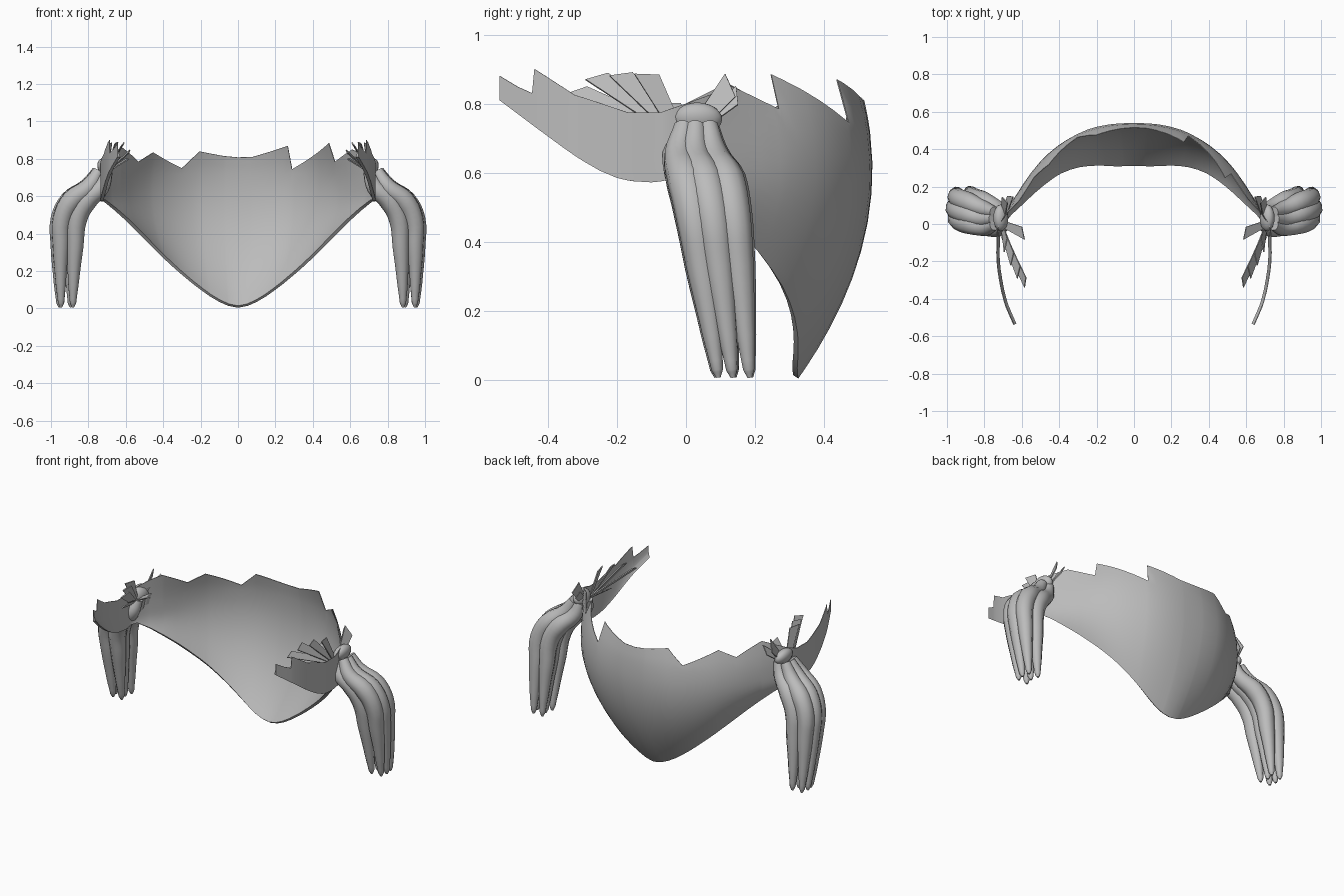
import bpy, bmesh, math
from mathutils import Vector

if "Cube" in bpy.data.objects:
    bpy.data.objects.remove(bpy.data.objects["Cube"])

hair = bpy.data.materials.new("hair grey")
hair.diffuse_color = (0.5, 0.5, 0.5, 1)
hair.use_nodes = True
hair.node_tree.nodes["Principled BSDF"].inputs["Base Color"].default_value = hair.diffuse_color


def finish(obj, angle=40):
    """Apply modifiers or curve bevels, then smooth while keeping sharp edges."""
    bpy.ops.object.select_all(action='DESELECT')
    obj.select_set(True)
    bpy.context.view_layer.objects.active = obj
    bpy.ops.object.convert(target='MESH')
    obj = bpy.context.view_layer.objects.active
    bpy.ops.object.shade_smooth_by_angle(angle=math.radians(angle))
    obj.data.materials.clear()
    obj.data.materials.append(hair)
    return obj


def add(name, data):
    obj = bpy.data.objects.new(name, data)
    bpy.context.collection.objects.link(obj)
    return obj


# Shell columns from centre back to front tip: rim x, y, z and widest x, y
COLUMNS = [
    (0, .325, .004, 0, .54), (.1, .322, .035, .13, .533), (.2, .325, .10, .25, .505),
    (.3, .315, .18, .36, .45), (.4, .28, .27, .46, .375), (.5, .21, .37, .55, .275),
    (.6, .12, .47, .63, .155), (.72, 0, .575, .725, 0), (.735, -.1, .572, .735, -.1),
    (.735, -.2, .585, .735, -.2), (.722, -.3, .635, .722, -.3),
    (.695, -.42, .72, .695, -.42), (.645, -.54, .81, .645, -.54)]

# Torn upper edge: column position and height
LOCK = [(7, .80), (7.7, .775), (8.7, .775), (10.2, .825), (11.15, .90), (11.2, .83), (12, .88)]
RIGHT = [(.6, .81), (2.3, .87), (2.4, .745), (4.75, .885), (4.85, .785), (6, .85)] + LOCK
LEFT = [(.6, .815), (1.7, .84), (2.5, .75), (4.2, .835), (5, .785), (6.1, .86)] + LOCK
EDGE = [(-u, z) for u, z in reversed(LEFT)] + [(0, .808)] + RIGHT
BULGE = .61     # height where the shell is widest


def column(i):
    i = max(-12, min(12, i))
    rx, ry, rz, ox, oy = COLUMNS[abs(i)]
    s = -1 if i < 0 else 1
    return s * rx, ry, rz, s * ox, oy


def smooth_column(u):
    i = math.floor(u)
    t = u - i
    return [b + .5 * t * (c - a + t * (2*a - 5*b + 4*c - d + t * (3*(b - c) + d - a)))
            for a, b, c, d in zip(column(i-1), column(i), column(i+1), column(i+2))]


def edge_height(u):
    for (u0, z0), (u1, z1) in zip(EDGE, EDGE[1:]):
        if u0 <= u <= u1:
            return z0 + (z1 - z0) * (u - u0) / (u1 - u0)


# Back shell with both front side locks
ROWS = 10
bm = bmesh.new()
grid = []
stations = sorted({k / 2 for k in range(-24, 25)} | {u for u, _ in EDGE})
for u in stations:
    rx, ry, rz, ox, oy = smooth_column(u)
    base = max(.72, rz + .03)
    top = edge_height(u)
    heights = [rz + (base - rz) * (r / ROWS) ** 1.3 for r in range(ROWS + 1)]
    heights += [(base + top) / 2, top]
    col = []
    for z in heights:
        reach = max(BULGE - rz, .05) if z < BULGE else max(.6 - .06 * abs(u), .3)
        f = 1 - ((z - BULGE) / reach) ** 2
        col.append(bm.verts.new((rx + (ox - rx) * f, ry + (oy - ry) * f, z)))
    grid.append(col)
for a, b in zip(grid, grid[1:]):
    for r in range(len(a) - 1):
        bm.faces.new((a[r], a[r+1], b[r+1], b[r]))
bm.verts.index_update()
mesh = bpy.data.meshes.new("back_shell")
bm.to_mesh(mesh)
bm.free()
shell = add("back_shell", mesh)
# Thick lower rim that thins out towards the torn edge
group = shell.vertex_groups.new(name="thickness")
per_column = ROWS + 3
for i in range(len(mesh.vertices)):
    group.add([i], 1 - .8 * (i % per_column) / (per_column - 1), 'REPLACE')
solid = shell.modifiers.new("thickness", 'SOLIDIFY')
solid.thickness = .018
solid.offset = -1
solid.vertex_group = "thickness"
finish(shell)

# Pigtail centre line: x, y, z, strand radius, spread
PATH = [(.725, .03, .735, .03, .6), (.768, .03, .652, .045, .85), (.855, .06, .575, .056, 1),
        (.904, .08, .48, .053, 1), (.914, .1, .33, .045, .95), (.918, .125, .13, .028, .85),
        (.918, .137, .03, .017, .8), (.918, .14, .007, .007, .8)]
STRANDS = [(.035, -.058), (-.045, -.064), (.046, -.005), (-.03, 0), (.035, .056), (-.045, .06)]


def strand(side, dx, dy):
    curve = bpy.data.curves.new("pigtail_strand", 'CURVE')
    curve.dimensions = '3D'
    curve.bevel_depth = 1
    curve.bevel_resolution = 3
    curve.resolution_u = 4
    curve.use_fill_caps = True
    spline = curve.splines.new('BEZIER')
    spline.bezier_points.add(len(PATH) - 1)
    for p, (x, y, z, r, spread) in zip(spline.bezier_points, PATH):
        p.co = (side * (x + dx * spread), y + dy * spread, z)
        p.radius = r
        p.handle_left_type = p.handle_right_type = 'AUTO'
    finish(add("pigtail_strand", curve), 50)


# Loose blunt blades around each knot: base y, tip x, y, z and end width
BLADES = [(-.06, .58, -.315, .84, .045), (-.05, .615, -.26, .88, .06),
          (-.04, .65, -.19, .887, .06), (-.03, .685, -.115, .887, .065),
          (.03, .69, .13, .855, .07), (.03, .66, .15, .825, .05), (0, .59, -.05, .80, .06)]


def blade(side, base_y, x, y, z, width):
    base = Vector((.70, base_y, .73))
    tip = Vector((x, y, z))
    along = (tip - base).normalized()
    across = along.cross(Vector((1, 0, .7))).normalized()
    thick = along.cross(across) * .003
    outline = [base - across * .018, base + across * .018,
               tip + across * width / 2 - along * .02, tip - across * width / 2 + along * .015]
    bm = bmesh.new()
    rings = []
    for off in (thick, -thick):
        rings.append([bm.verts.new((side * q.x, q.y, q.z)) for q in (p + off for p in outline)])
    bm.faces.new(rings[0])
    bm.faces.new(rings[1][::-1])
    for k in range(4):
        n = (k + 1) % 4
        bm.faces.new((rings[0][k], rings[1][k], rings[1][n], rings[0][n]))
    bmesh.ops.recalc_face_normals(bm, faces=bm.faces)
    mesh = bpy.data.meshes.new("loose_blade")
    bm.to_mesh(mesh)
    bm.free()
    finish(add("loose_blade", mesh), 30)


for side in (1, -1):
    for dx, dy in STRANDS:
        strand(side, dx, dy)
    for b in BLADES:
        blade(side, *b)
    # Gathered knot
    bpy.ops.mesh.primitive_uv_sphere_add(segments=16, ring_count=10, radius=1,
                                         location=(side * .712, .033, .755),
                                         rotation=(0, side * math.radians(25), 0))
    knot = bpy.context.object
    knot.name = "hair_knot"
    knot.scale = (.038, .072, .05)
    finish(knot)
